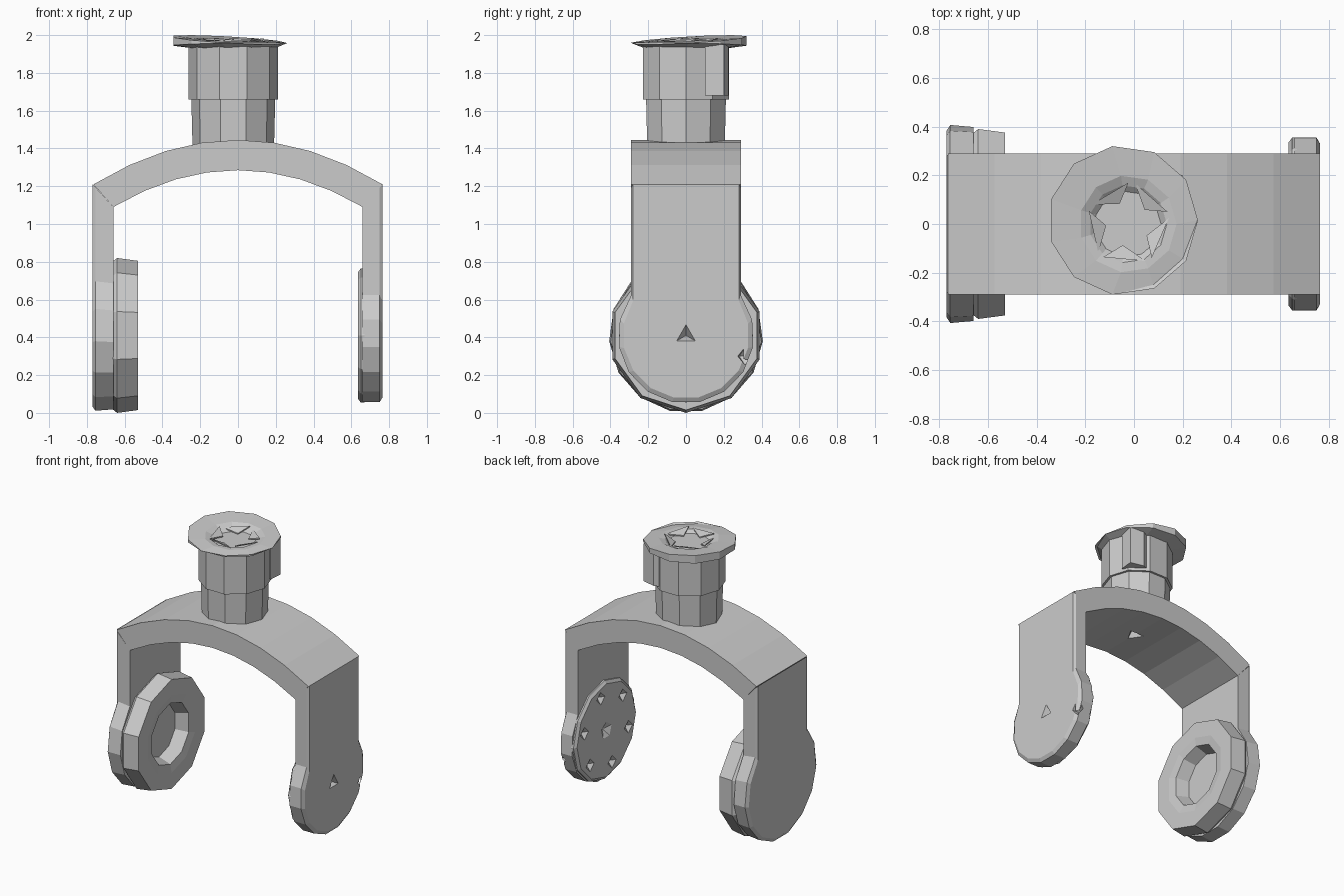
import bpy, bmesh
from math import sin, cos, asin, pi
from mathutils import Vector

if "Cube" in bpy.data.objects:
    bpy.data.objects.remove(bpy.data.objects["Cube"])

grey = bpy.data.materials.new("light grey metal")
grey.use_nodes = True
GREY = (0.6, 0.6, 0.6, 1)
grey.diffuse_color = GREY
grey.node_tree.nodes["Principled BSDF"].inputs["Base Color"].default_value = GREY

AXLE_Z = 0.41
HALF_DEPTH = 0.29


def finish(name, bm):
    bmesh.ops.recalc_face_normals(bm, faces=bm.faces)
    mesh = bpy.data.meshes.new(name)
    bm.to_mesh(mesh)
    bm.free()
    mesh.materials.append(grey)
    obj = bpy.data.objects.new(name, mesh)
    bpy.context.collection.objects.link(obj)
    return obj


def loft(name, rings):
    """Join rings of equal length with faces and cap both ends."""
    bm = bmesh.new()
    loops = [[bm.verts.new(p) for p in ring] for ring in rings]
    for a, b in zip(loops, loops[1:]):
        for i in range(len(a)):
            j = (i + 1) % len(a)
            bm.faces.new((a[i], a[j], b[j], b[i]))
    bm.faces.new(loops[0])
    bm.faces.new(loops[-1])
    return finish(name, bm)


def ring_x(x, r, n):
    """Polygon around the axle."""
    return [(x, r * sin(2 * pi * i / n), AXLE_Z + r * cos(2 * pi * i / n)) for i in range(n)]


def ring_z(z, r, n, cx, cy=0, tilt=0, toward=0.75 * pi):
    """Polygon around the stem, optionally tilted up toward one side."""
    angles = [2 * pi * i / n for i in range(n)]
    return [(cx + r * cos(a), cy + r * sin(a), z + tilt * cos(a - toward)) for a in angles]


def ring_leg(x, top, w, r, n=11):
    """Side outline of a leg: straight strip ending in a round pad."""
    a0 = asin(w / r)
    pts = [(x, w, top)]
    for i in range(n + 1):
        a = a0 + (2 * pi - 2 * a0) * i / n
        pts.append((x, r * sin(a), AXLE_Z + r * cos(a)))
    return pts + [(x, -w, top)]


def cut_pits(target, pits):
    """Carve small pointed pits: (place, inward direction, radius, depth, sides)."""
    bm = bmesh.new()
    for place, inward, r, depth, sides in pits:
        d = Vector(inward).normalized()
        rot = d.to_track_quat('Z', 'Y').to_matrix().to_4x4()
        rot.translation = Vector(place) + d * (depth / 2 - 0.005)
        bmesh.ops.create_cone(bm, cap_ends=True, segments=sides, radius1=r,
                              radius2=0.004, depth=depth + 0.01, matrix=rot)
    cutter = finish("pit_cutter", bm)
    cutter.hide_render = True
    mod = target.modifiers.new("pits", 'BOOLEAN')
    mod.operation, mod.solver, mod.object = 'DIFFERENCE', 'EXACT', cutter
    bpy.context.view_layer.objects.active = target
    bpy.ops.object.modifier_apply(modifier=mod.name)
    bpy.data.objects.remove(cutter)


# Arched bridge between the legs
def arc(half, top, sag, n):
    xs = [-half + 2 * half * i / n for i in range(n + 1)]
    return [(x, top - sag * (x / half) ** 2) for x in xs]


section = arc(0.765, 1.445, 0.235, 8) + arc(0.66, 1.285, 0.195, 8)[::-1]
bridge = loft("arched_bridge", [[(x, y, z) for x, z in section] for y in (-HALF_DEPTH, HALF_DEPTH)])
cut_pits(bridge, [((0, 0, 1.285), (0, 0, 1), 0.07, 0.06, 3)])

# Left leg, with a thin inner pad
left_leg = loft("left_leg", [ring_leg(0.765, 1.21, 0.28, 0.335),
                             ring_leg(0.75, 1.195, HALF_DEPTH, 0.36),
                             ring_leg(0.66, 1.09, HALF_DEPTH, 0.36)])
cut_pits(left_leg, [((0.765, 0, AXLE_Z), (-1, 0, 0), 0.065, 0.06, 3),
                    ((0.75, 0.31, 0.3), (-1, -0.6, 0), 0.05, 0.05, 4)])
left_pad = loft("left_inner_pad", [ring_x(0.67, 0.355, 12), ring_x(0.65, 0.355, 12),
                                   ring_x(0.635, 0.335, 12)])
pits = [((0.635, 0, AXLE_Z), (1, 0, 0), 0.08, 0.03, 5)]
for i in range(6):
    a = pi * i / 3 + 0.25
    pits.append(((0.635, 0.26 * sin(a), AXLE_Z + 0.26 * cos(a)), (1, 0, 0), 0.06, 0.03, 4))
cut_pits(left_pad, pits)

# Right leg, with a thick hollow boss
loft("right_leg", [ring_leg(-0.77, 1.21, 0.28, 0.385),
                   ring_leg(-0.755, 1.195, HALF_DEPTH, 0.408),
                   ring_leg(-0.66, 1.09, HALF_DEPTH, 0.4)])
boss = [(-0.665, 0.39), (-0.64, 0.41), (-0.53, 0.395), (-0.53, 0.28),
        (-0.54, 0.22), (-0.63, 0.19)]
loft("right_axle_boss", [ring_x(x, r, 10) for x, r in boss])

# Stem, slightly wider above its seam, with a side tab
STEM_X = -0.025
stem = [(1.38, 0.215), (1.66, 0.222), (1.66, 0.238), (1.945, 0.238)]
loft("stem", [ring_z(z, r, 10, STEM_X) for z, r in stem])
tab = [(0.04, 0.1), (0.19, 0.1), (0.2, 0.2), (0.1, 0.225), (0.04, 0.2)]
loft("stem_tab", [[(x, y, z) for x, y in tab] for z in (1.68, 1.95)])

# Tilted thin flange with a sunken centre
loft("top_flange", [ring_z(1.93, 0.22, 11, STEM_X),
                    ring_z(1.952, 0.308, 11, -0.045, 0.015, -0.01),
                    ring_z(1.975, 0.308, 11, -0.045, 0.015, 0.025),
                    ring_z(1.975, 0.2, 11, STEM_X, 0, 0.01),
                    ring_z(1.965, 0.16, 11, STEM_X),
                    ring_z(1.94, 0.13, 11, STEM_X)])

# Loose triangular fins in the flange centre
for i in range(5):
    a = 2 * pi * i / 5 + 0.3
    b = a + 1.1
    ends = [(STEM_X + 0.17 * cos(t), 0.17 * sin(t)) for t in (a, b)]
    mid = (STEM_X + 0.09 * cos(a + 0.4), 0.09 * sin(a + 0.4))
    heights = (1.975, 1.96, 1.945)
    corners = [(x, y, z) for (x, y), z in zip(ends + [mid], heights)]
    loft("centre_fin", [corners, [(x, y, z + 0.008) for x, y, z in corners]])
